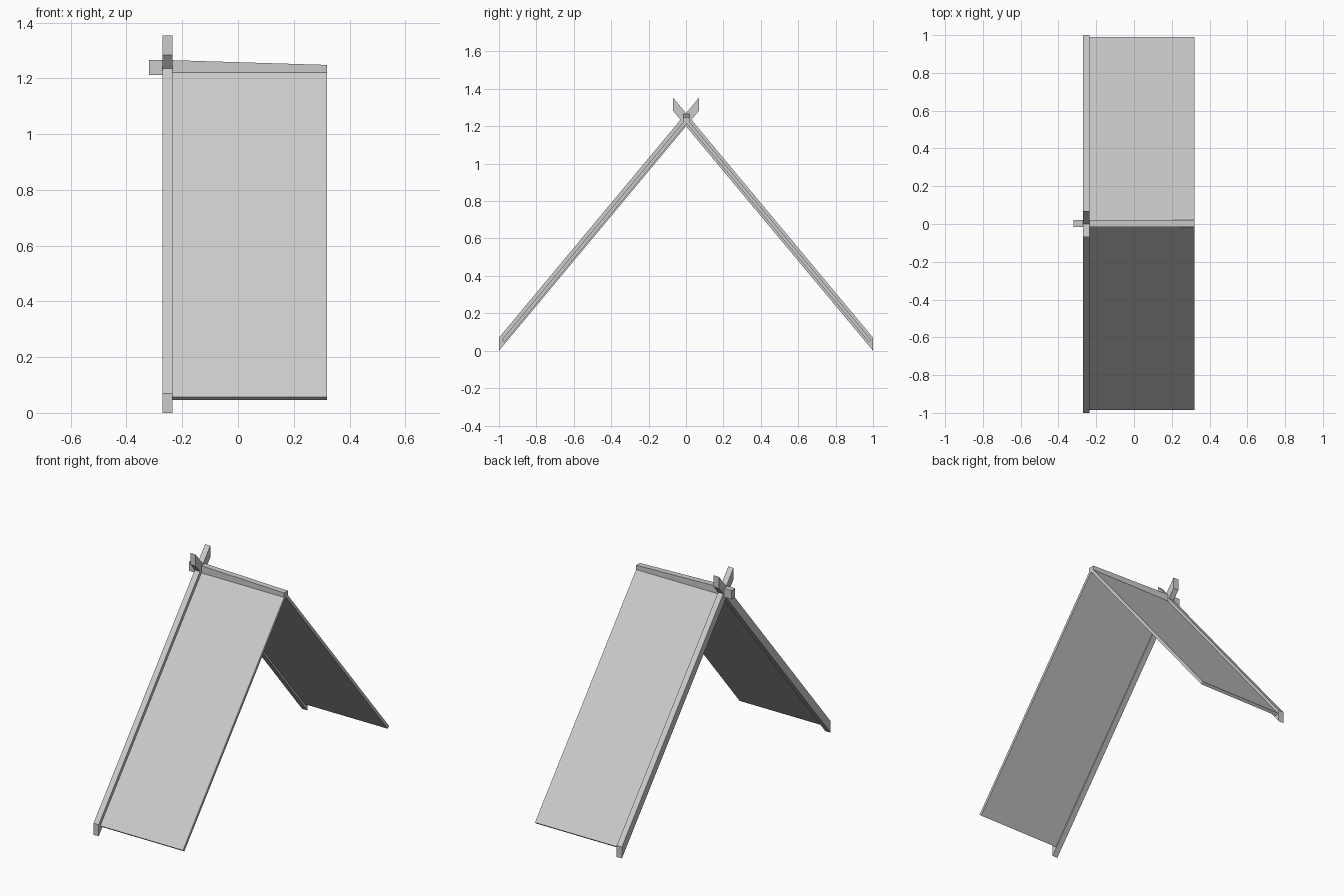
import bpy

cube = bpy.data.objects.get("Cube")
if cube:
    bpy.data.objects.remove(cube, do_unlink=True)

grey = bpy.data.materials.new("light_grey")
grey.use_nodes = True
colour = (0.6, 0.6, 0.6, 1)
grey.diffuse_color = colour
grey.node_tree.nodes["Principled BSDF"].inputs["Base Color"].default_value = colour

SLOPE = 1.2          # rise over run of both roof sides
PITCH = (1 + SLOPE ** 2) ** 0.5


def prism(name, profile, x0, x1, drop=0):
    """Extrude a (y, z) profile along x; upper points fall by drop at x1."""
    n = len(profile)
    middle = sum(z for _, z in profile) / n
    verts = [(x0, y, z) for y, z in profile]
    verts += [(x1, y, z - (drop if z > middle else 0)) for y, z in profile]
    faces = [tuple(range(n)), tuple(range(2 * n - 1, n - 1, -1))]
    faces += [(i, i + n, (i + 1) % n + n, (i + 1) % n) for i in range(n)]
    mesh = bpy.data.meshes.new(name)
    mesh.from_pydata(verts, [], faces)
    mesh.materials.append(grey)
    obj = bpy.data.objects.new(name, mesh)
    bpy.context.collection.objects.link(obj)
    # make all normals point outwards
    import bmesh
    bm = bmesh.new()
    bm.from_mesh(mesh)
    bmesh.ops.recalc_face_normals(bm, faces=bm.faces)
    bm.to_mesh(mesh)
    bm.free()


def rise(y, base):
    return base + SLOPE * (1 + y)


for side, label in ((1, "front"), (-1, "back")):
    # gable board with plumb-cut ends, crossing its twin above the ridge
    board = [(-1, 0), (0.07, rise(0.07, 0)),
             (0.07, rise(0.07, 0.07)), (-1, 0.07)]
    prism(label + "_gable_board", [(side * y, z) for y, z in board], -0.27, -0.235)

    # thin roof panel with a square-cut lower edge, set below the board top
    thick = 0.018
    dy, dz = thick * SLOPE / PITCH, -thick / PITCH
    low, high = -0.988, -0.004
    panel = [(low, rise(low, 0.043)), (high, rise(high, 0.043)),
             (high, rise(high, 0.043) - thick * PITCH),
             (low + dy, rise(low, 0.043) + dz)]
    prism(label + "_roof_panel", [(side * y + 0.003, z) for y, z in panel], -0.235, 0.32)

# ridge beam with a projecting end block and a gently falling top
ridge = [(-0.015, 1.212), (0.021, 1.212), (0.021, 1.265), (-0.015, 1.265)]
prism("ridge_end_block", ridge, -0.32, -0.235)
prism("ridge_beam", ridge, -0.235, 0.32, drop=0.017)
